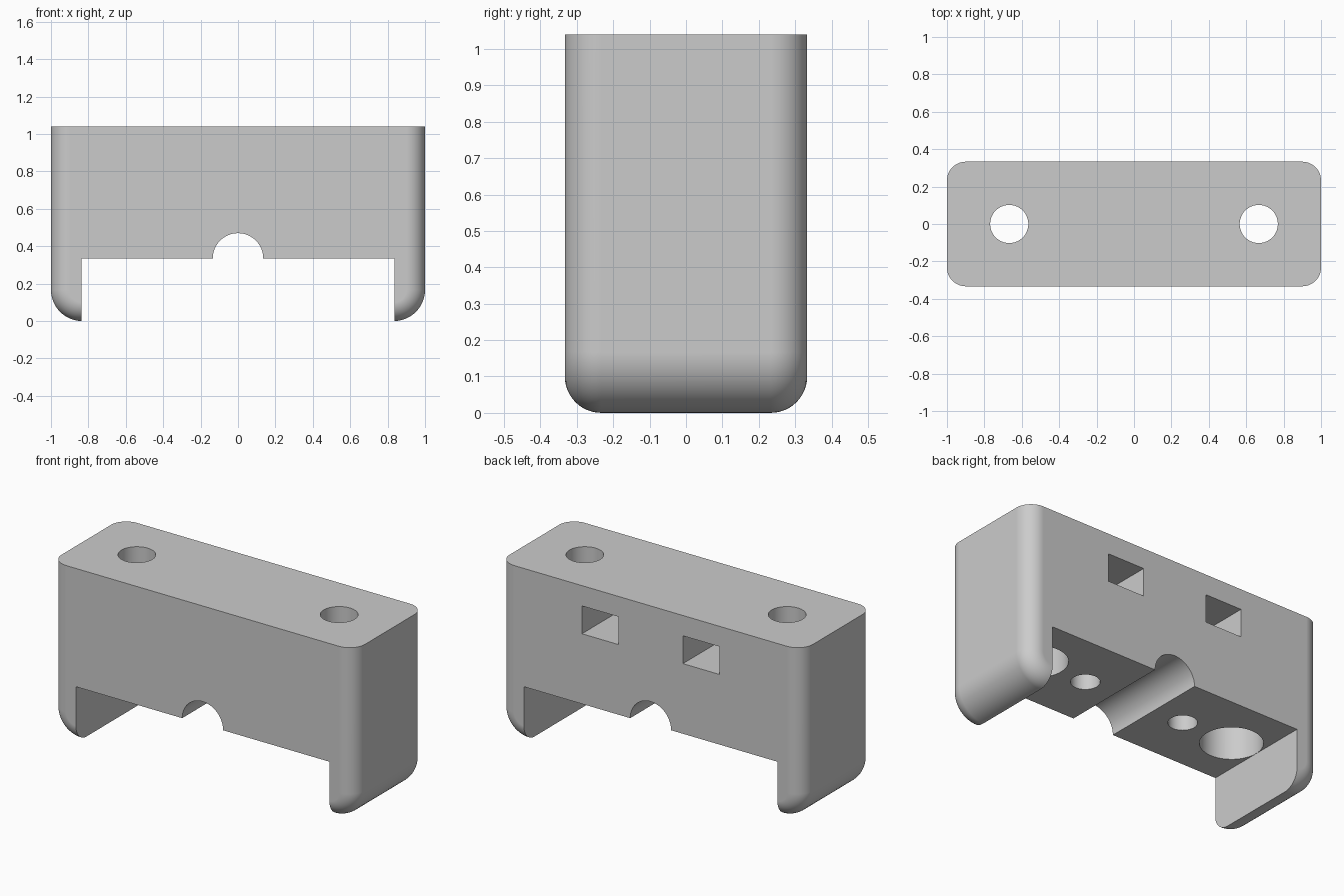
import bpy, bmesh
from math import sin, cos, pi
from mathutils import Matrix

if "Cube" in bpy.data.objects:
    bpy.data.objects.remove(bpy.data.objects["Cube"])

HALF_W, HALF_D, HEIGHT = 1.0, 0.333, 1.04
NOTCH_W, NOTCH_H = 0.836, 0.335
FOOT_R, EDGE_R = 0.167, 0.1
STEPS = 12

grey = bpy.data.materials.new("plain grey")
grey.use_nodes = True
grey.diffuse_color = (0.6, 0.6, 0.6, 1)
grey.node_tree.nodes["Principled BSDF"].inputs["Base Color"].default_value = grey.diffuse_color


def make_object(name, bm):
    bmesh.ops.recalc_face_normals(bm, faces=bm.faces)
    mesh = bpy.data.meshes.new(name)
    bm.to_mesh(mesh)
    bm.free()
    mesh.materials.append(grey)
    obj = bpy.data.objects.new(name, mesh)
    bpy.context.collection.objects.link(obj)
    return obj


def outline(inset):
    """Front profile with rounded lower corners, inset on sides and bottom."""
    r = FOOT_R - inset
    cx, cz = HALF_W - FOOT_R, FOOT_R
    arc = [(cx + r * cos(a), cz - r * sin(a))
           for a in (i * pi / 2 / STEPS for i in range(STEPS + 1))]
    right = [(HALF_W - inset, HEIGHT)] + arc
    return right + [(-x, z) for x, z in reversed(right)]


# Body: profile rings lofted from front to back, with rounded rims
bm = bmesh.new()
angles = [i * pi / 2 / STEPS for i in range(STEPS + 1)]
back = [(HALF_D - EDGE_R + EDGE_R * sin(a), EDGE_R * (1 - cos(a))) for a in angles]
layers = [(-y, d) for y, d in reversed(back)] + back
rings = [[bm.verts.new((x, y, z)) for x, z in outline(d)] for y, d in layers]
for a, b in zip(rings, rings[1:]):
    n = len(a)
    for i in range(n):
        j = (i + 1) % n
        bm.faces.new((a[i], a[j], b[j], b[i]))
bm.faces.new(rings[0])
bm.faces.new(rings[-1])
body = make_object("bracket_body", bm)


def box(name, x0, x1, y0, y1, z0, z1):
    bm = bmesh.new()
    size = Matrix.Diagonal((x1 - x0, y1 - y0, z1 - z0, 1))
    mid = Matrix.Translation(((x0 + x1) / 2, (y0 + y1) / 2, (z0 + z1) / 2))
    bmesh.ops.create_cube(bm, size=1, matrix=mid @ size)
    return make_object(name, bm)


def cylinder(name, radius, length, centre, lying=False):
    bm = bmesh.new()
    turn = Matrix.Rotation(pi / 2 if lying else 0, 4, 'X')
    bmesh.ops.create_cone(bm, cap_ends=True, segments=64, radius1=radius, radius2=radius,
                          depth=length, matrix=Matrix.Translation(centre) @ turn)
    return make_object(name, bm)


def upright(name, radius, x, z0, z1):
    return cylinder(name, radius, z1 - z0, (x, 0, (z0 + z1) / 2))


# Cutters: underside notch, cable arch, screw holes and nut pockets
cutters = [box("notch_cutter", -NOTCH_W, NOTCH_W, -1, 1, -1, NOTCH_H),
           cylinder("arch_cutter", 0.135, 2, (0, 0, NOTCH_H), lying=True)]
for side in (-1, 1):
    x_screw, x_nut = side * 0.667, side * 0.333
    cutters += [
        upright("screw_hole_cutter", 0.102, x_screw, 0.2, 1.2),
        upright("counterbore_cutter", 0.168, x_screw, 0.25, 0.76),
        box("nut_pocket_cutter", x_nut - 0.12, x_nut + 0.12, -0.13, 0.5, 0.753, 0.919),
        upright("small_hole_cutter", 0.078, x_nut, 0.2, 0.85),
    ]

bpy.context.view_layer.objects.active = body
for cutter in cutters:
    cutter.hide_render = True
    cut = body.modifiers.new("cut", 'BOOLEAN')
    cut.operation = 'DIFFERENCE'
    cut.solver = 'EXACT'
    cut.object = cutter
    bpy.ops.object.modifier_apply(modifier=cut.name)
    bpy.data.objects.remove(cutter)

# Smooth rounding with crisp cut edges
bpy.ops.object.select_all(action='DESELECT')
body.select_set(True)
bpy.ops.object.shade_smooth_by_angle(angle=pi / 6)
body.modifiers.new("even_normals", 'WEIGHTED_NORMAL').keep_sharp = True
